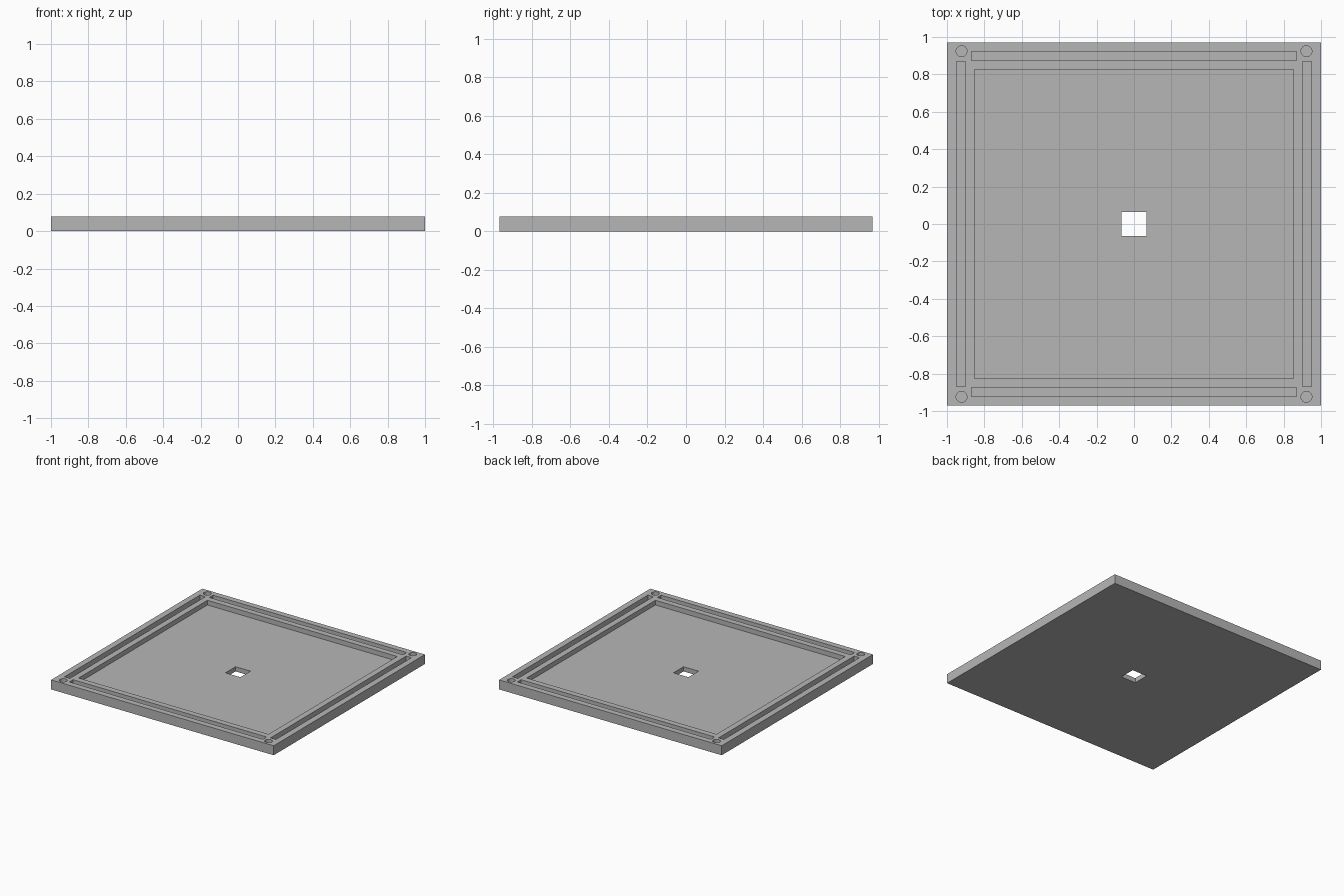
import bpy
from mathutils import Matrix

cube = bpy.data.objects.get("Cube")
if cube:
    bpy.data.objects.remove(cube, do_unlink=True)

HEIGHT = 0.077
FLOOR = HEIGHT / 2          # level of the sunken surfaces
ABOVE = HEIGHT + 0.05       # cutters reach past the top

grey = bpy.data.materials.new("plain_grey")
grey.use_nodes = True
colour = (0.47, 0.47, 0.47, 1)
grey.diffuse_color = colour
grey.node_tree.nodes["Principled BSDF"].inputs["Base Color"].default_value = colour


def box(name, x, y, z0, z1, half_x, half_y):
    bpy.ops.mesh.primitive_cube_add(size=2)
    obj = bpy.context.object
    obj.name = name
    obj.data.transform(Matrix.Translation((x, y, (z0 + z1) / 2))
                       @ Matrix.Diagonal((half_x, half_y, (z1 - z0) / 2, 1)))
    obj.data.materials.append(grey)
    return obj


def cut(target, cutter):
    mod = target.modifiers.new("cut", "BOOLEAN")
    mod.operation = "DIFFERENCE"
    mod.solver = "EXACT"
    mod.object = cutter
    bpy.ops.object.select_all(action="DESELECT")
    bpy.context.view_layer.objects.active = target
    target.select_set(True)
    bpy.ops.object.modifier_apply(modifier=mod.name)
    bpy.data.objects.remove(cutter, do_unlink=True)


# Solid base plate
plate = box("base_plate", 0, 0, 0, HEIGHT, 1, 0.97)

# Broad recess and the square opening through its floor
cut(plate, box("recess", 0, 0, FLOOR, ABOVE, 0.853, 0.826))
cut(plate, box("opening", 0, 0, -0.05, ABOVE, 0.067, 0.065))

# Long slots in the four sides of the rim
for side in (-1, 1):
    cut(plate, box("long_slot", 0, side * 0.898, FLOOR, ABOVE, 0.869, 0.024))
    cut(plate, box("side_slot", side * 0.926, 0, FLOOR, ABOVE, 0.024, 0.869))

# Round holes in the corners
for x in (-0.922, 0.922):
    for y in (-0.924, 0.924):
        bpy.ops.mesh.primitive_cylinder_add(
            vertices=32, radius=0.029, depth=ABOVE - FLOOR,
            location=(x, y, (ABOVE + FLOOR) / 2))
        hole = bpy.context.object
        hole.data.materials.append(grey)
        cut(plate, hole)

bpy.ops.object.shade_smooth_by_angle()
